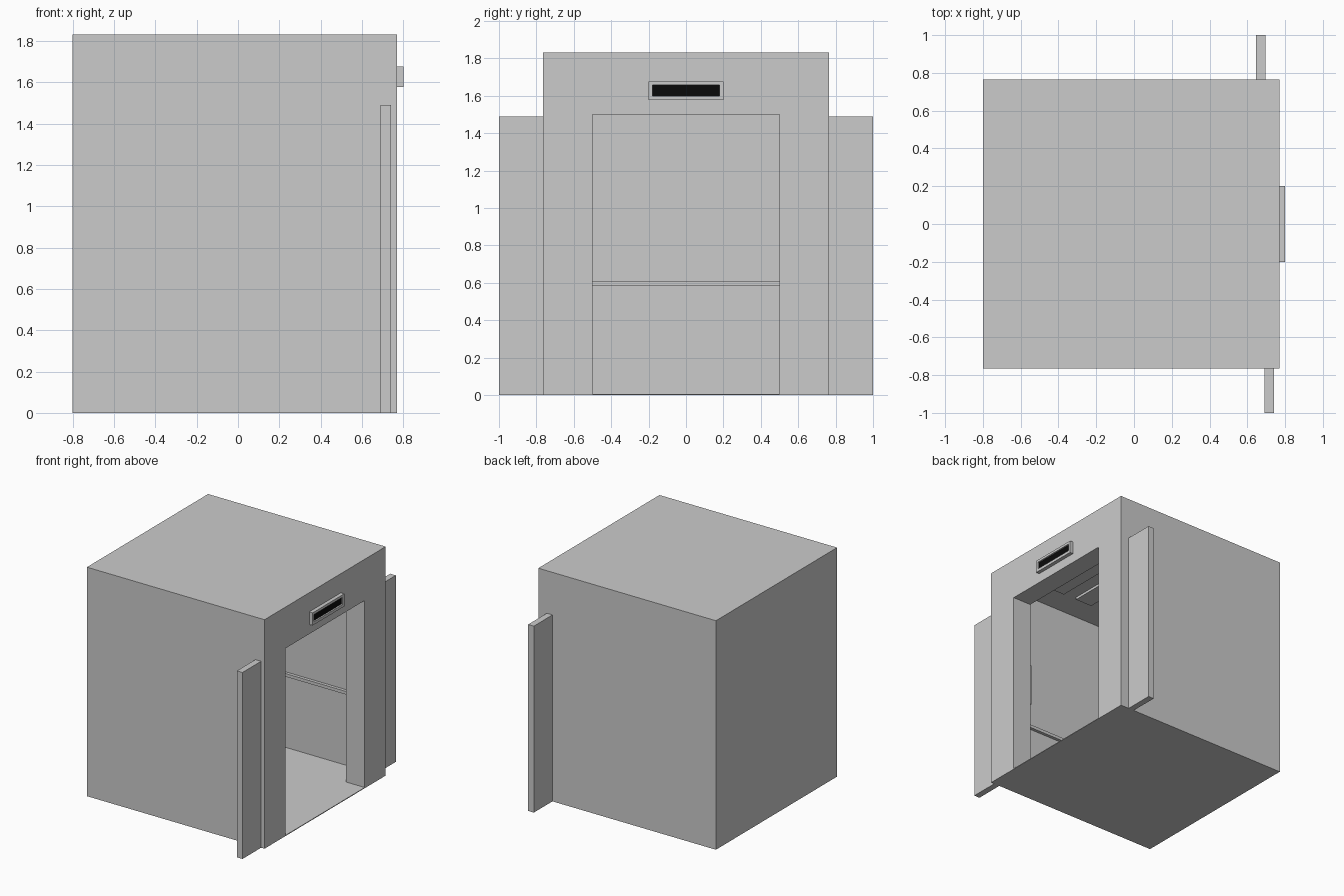
import bpy

if "Cube" in bpy.data.objects:
    bpy.data.objects.remove(bpy.data.objects["Cube"])


def box(name, x, y, z):
    """Box from (min, max) ranges on each axis."""
    bpy.ops.mesh.primitive_cube_add(size=1)
    ob = bpy.context.object
    ob.name = ob.data.name = name
    for v in ob.data.vertices:
        v.co = [r[1] if c > 0 else r[0] for c, r in zip(v.co, (x, y, z))]
    return ob


def cut(target, cutter):
    """Subtract cutter from target, then delete the cutter."""
    cutter.hide_render = True
    mod = target.modifiers.new("cut", 'BOOLEAN')
    mod.operation = 'DIFFERENCE'
    mod.solver = 'EXACT'
    mod.object = cutter
    bpy.context.view_layer.objects.active = target
    bpy.ops.object.modifier_apply(modifier=mod.name)
    bpy.data.objects.remove(cutter)


IN_BACK, IN_FRONT, IN_SIDE = -0.77, 0.606, 0.735
FLOOR, CEILING = 0.006, 1.735

# Cabin shell: hollow box with a doorway on the +x side
cabin = box("cabin", (-0.8, 0.77), (-0.765, 0.765), (0, 1.83))
cut(cabin, box("room_cutter", (IN_BACK, IN_FRONT), (-IN_SIDE, IN_SIDE), (FLOOR, CEILING)))
cut(cabin, box("doorway_cutter", (0.5, 0.9), (-0.5, 0.5), (FLOOR, 1.5)))

# Open sliding doors on two staggered tracks
box("door_left", (0.69, 0.74), (-1.0, -0.505), (0, 1.49))
box("door_right", (0.645, 0.695), (0.505, 1.0), (0, 1.49))

# Floor indicator above the doorway: frame with a sunken black screen
frame = box("display_frame", (0.77, 0.8), (-0.2, 0.2), (1.576, 1.677))
cut(frame, box("screen_cutter", (0.785, 0.9), (-0.18, 0.18), (1.599, 1.657)))
screen = box("display_screen", (0.78, 0.788), (-0.18, 0.18), (1.599, 1.657))
black = bpy.data.materials.new("screen_black")
black.diffuse_color = (0.003, 0.003, 0.003, 1)
black.use_nodes = True
black.node_tree.nodes["Principled BSDF"].inputs["Base Color"].default_value = black.diffuse_color
screen.data.materials.append(black)

# Handrails on both side walls and the back wall
for side, s in (("left", -1), ("right", 1)):
    ys = sorted((s * (IN_SIDE - 0.025), s * IN_SIDE))
    box("handrail_" + side, (IN_BACK, IN_FRONT), ys, (0.585, 0.61))
box("handrail_back", (IN_BACK, IN_BACK + 0.025),
    (-IN_SIDE + 0.025, IN_SIDE - 0.025), (0.585, 0.61))

# Control panel on the inside of the door wall
box("control_panel", (IN_FRONT - 0.03, IN_FRONT), (-0.68, -0.523), (0.65, 0.99))

# Row of ceiling lights
for i in range(4):
    x = 0.345 - 0.27 * i
    box(f"ceiling_light_{i + 1}", (x - 0.075, x + 0.075), (-0.505, 0.505),
        (CEILING - 0.02, CEILING))
